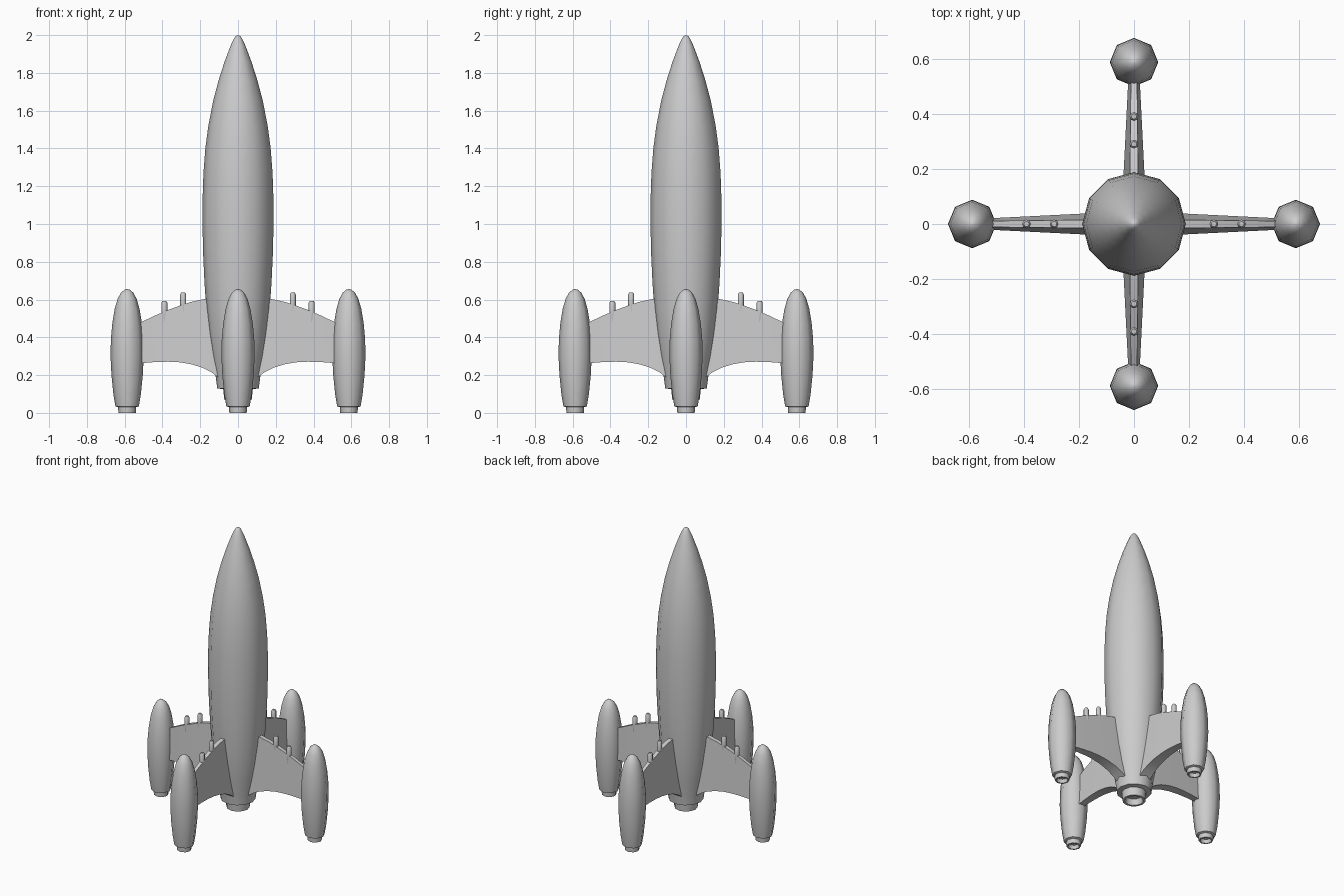
import bpy, bmesh
from math import cos, sin, pi, radians
from mathutils import Matrix

if "Cube" in bpy.data.objects:
    bpy.data.objects.remove(bpy.data.objects["Cube"])


def finish(bm, name, angle):
    bmesh.ops.recalc_face_normals(bm, faces=bm.faces)
    mesh = bpy.data.meshes.new(name)
    bm.to_mesh(mesh)
    bm.free()
    ob = bpy.data.objects.new(name, mesh)
    bpy.context.collection.objects.link(ob)
    bpy.ops.object.select_all(action='DESELECT')
    ob.select_set(True)
    bpy.context.view_layer.objects.active = ob
    bpy.ops.object.shade_smooth_by_angle(angle=radians(angle))
    return ob


def lathe(name, profile, sides, angle):
    """Revolve (radius, z) points about z; ends are capped."""
    bm = bmesh.new()
    rings = [[bm.verts.new((r * cos(2 * pi * i / sides), r * sin(2 * pi * i / sides), z))
              for i in range(sides)] for r, z in profile]
    for a, b in zip(rings, rings[1:]):
        for i in range(sides):
            j = (i + 1) % sides
            bm.faces.new((a[i], a[j], b[j], b[i]))
    bm.faces.new(rings[0])
    bm.faces.new(rings[-1])
    return finish(bm, name, angle)


def fin(name):
    """Swept fin: stations of (x, bottom z, top z), thick below and thin on top."""
    stations = [(0.10, 0.185, 0.615), (0.14, 0.215, 0.610), (0.19, 0.24, 0.60),
                (0.25, 0.258, 0.587), (0.31, 0.268, 0.567), (0.37, 0.271, 0.545),
                (0.44, 0.269, 0.515), (0.53, 0.262, 0.472)]
    bm = bmesh.new()
    loops = []
    for x, lo, hi in stations:
        wide = 0.042 - 0.05 * (x - 0.10)
        thin = 0.016 - 0.012 * (x - 0.10)
        loops.append([bm.verts.new(p) for p in
                      ((x, -wide, lo), (x, wide, lo), (x, thin, hi), (x, -thin, hi))])
    for a, b in zip(loops, loops[1:]):
        for i in range(4):
            j = (i + 1) % 4
            bm.faces.new((a[i], a[j], b[j], b[i]))
    bm.faces.new(loops[0])
    bm.faces.new(loops[-1])
    return finish(bm, name, 30)


# Hull with recessed main nozzle
hull = [(0.050, 0.11), (0.058, 0.07), (0.073, 0.07), (0.078, 0.125), (0.110, 0.13),
        (0.119, 0.20), (0.138, 0.30), (0.155, 0.42), (0.168, 0.55), (0.178, 0.70),
        (0.185, 0.85), (0.188, 1.00), (0.187, 1.15), (0.183, 1.27), (0.173, 1.40),
        (0.157, 1.52), (0.132, 1.65), (0.103, 1.76), (0.071, 1.86), (0.041, 1.94),
        (0.023, 1.98), (0.012, 1.995), (0.001, 2.00)]
lathe("hull", hull, 12, 50)

# Booster pod with nozzle
pod = [(0.032, 0.025), (0.037, 0.0), (0.046, 0.0), (0.048, 0.03), (0.062, 0.035),
       (0.073, 0.10), (0.083, 0.20), (0.088, 0.30), (0.086, 0.39), (0.079, 0.47),
       (0.066, 0.55), (0.050, 0.605), (0.032, 0.637), (0.014, 0.652), (0.001, 0.655)]

# Four identical arms: fin, pod and two small rods
for k in range(4):
    turn = Matrix.Rotation(k * pi / 2, 4, 'Z')
    fin(f"fin_{k}").matrix_world = turn
    lathe(f"booster_{k}", pod, 8, 50).matrix_world = turn @ Matrix.Translation((0.587, 0, 0))
    for n, (x, lo, hi) in enumerate(((0.29, 0.52, 0.637), (0.39, 0.47, 0.593))):
        rod = [(0.010, lo), (0.016, lo + 0.01), (0.016, hi - 0.01), (0.010, hi)]
        lathe(f"rod_{k}_{n}", rod, 8, 50).matrix_world = turn @ Matrix.Translation((x, 0, 0))
